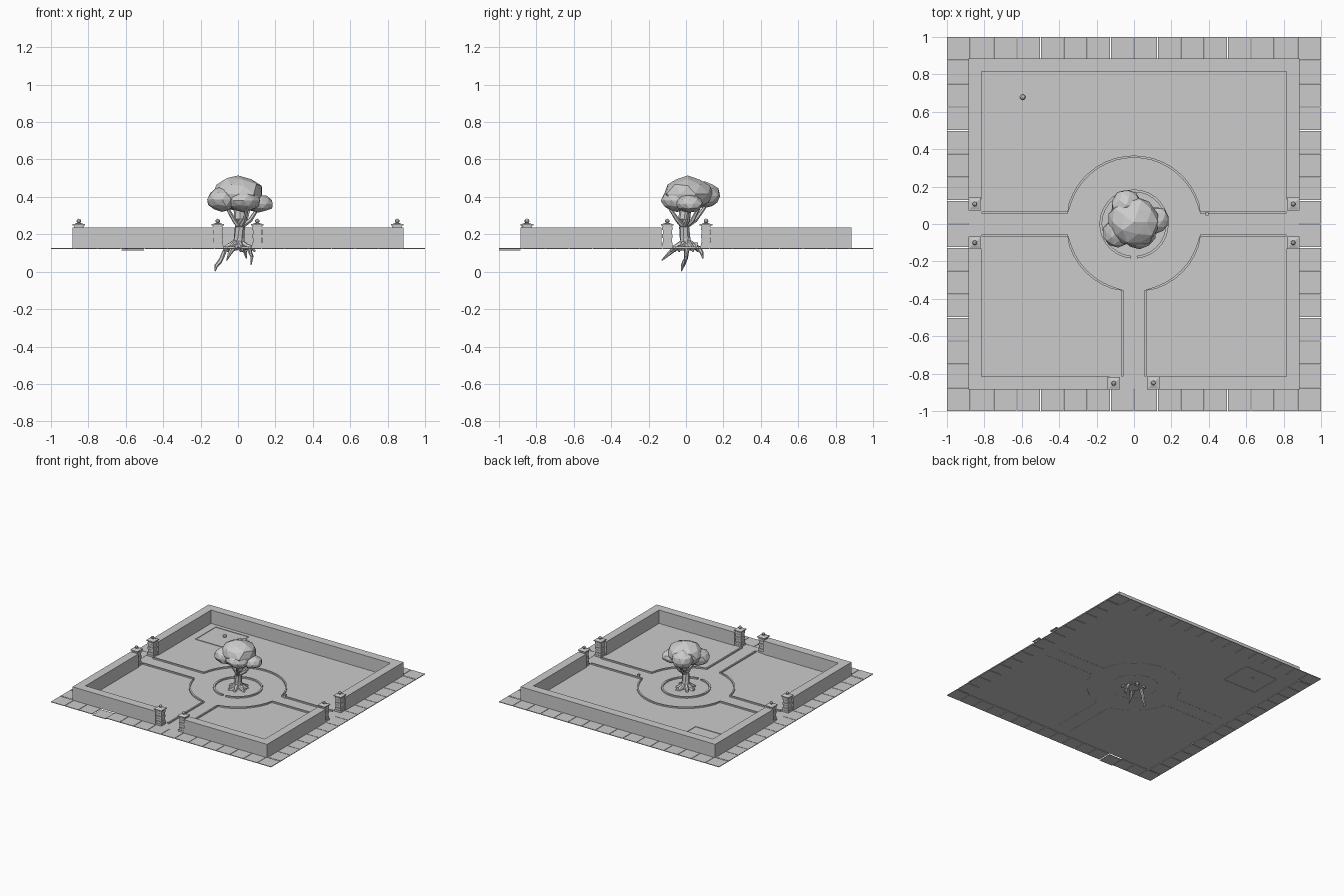
import bpy, bmesh, math, random
from mathutils import Vector, Matrix

if "Cube" in bpy.data.objects:
    bpy.data.objects.remove(bpy.data.objects["Cube"])
random.seed(4)

G = 0.125            # ground level; the roots hang below it
stone = bpy.data.materials.new("plain grey")
stone.diffuse_color = (0.6, 0.6, 0.6, 1)
stone.use_nodes = True
stone.node_tree.nodes["Principled BSDF"].inputs["Base Color"].default_value = stone.diffuse_color


def finish(name, bm):
    me = bpy.data.meshes.new(name)
    bmesh.ops.recalc_face_normals(bm, faces=bm.faces[:])
    bm.to_mesh(me)
    bm.free()
    me.materials.append(stone)
    ob = bpy.data.objects.new(name, me)
    bpy.context.collection.objects.link(ob)
    return ob


def box(bm, x0, x1, y0, y1, z0, z1):
    m = Matrix.Translation(((x0 + x1) / 2, (y0 + y1) / 2, (z0 + z1) / 2))
    m = m @ Matrix.Diagonal((x1 - x0, y1 - y0, z1 - z0, 1))
    bmesh.ops.create_cube(bm, size=1, matrix=m)


def block(bm, x, y, half, z0, z1):
    box(bm, x - half, x + half, y - half, y + half, z0, z1)


def strip(bm, pts, w, z0, z1):
    """Sweep a rectangular kerb along a flat path."""
    pts = [Vector(p) for p in pts]
    rings = []
    for i, p in enumerate(pts):
        d = (pts[min(i + 1, len(pts) - 1)] - pts[max(i - 1, 0)]).normalized()
        n = Vector((-d.y, d.x)) * w / 2
        rings.append([bm.verts.new((*q, z)) for q, z in
                      ((p - n, z0), (p + n, z0), (p + n, z1), (p - n, z1))])
    for a, b in zip(rings, rings[1:]):
        for k in range(4):
            bm.faces.new((a[k], a[(k + 1) % 4], b[(k + 1) % 4], b[k]))
    bm.faces.new(rings[0])
    bm.faces.new(rings[-1])


def tube(bm, path, sides=6):
    """Tapered tube through (x, y, z, radius) points."""
    rings = []
    for i, (x, y, z, r) in enumerate(path):
        a, b = Vector(path[max(i - 1, 0)][:3]), Vector(path[min(i + 1, len(path) - 1)][:3])
        q = (b - a).to_track_quat('Z', 'Y')
        rings.append([bm.verts.new(Vector((x, y, z)) + q @ Vector(
            (r * math.cos(t), r * math.sin(t), 0)))
            for t in (2 * math.pi * k / sides for k in range(sides))])
    for a, b in zip(rings, rings[1:]):
        for k in range(sides):
            bm.faces.new((a[k], a[(k + 1) % sides], b[(k + 1) % sides], b[k]))
    bm.faces.new(rings[0])
    bm.faces.new(rings[-1])


def arc(r, a0, a1, n):
    return [(r * math.cos(math.radians(a0 + (a1 - a0) * i / n)),
             r * math.sin(math.radians(a0 + (a1 - a0) * i / n))) for i in range(n + 1)]


# garden floor
bm = bmesh.new()
bmesh.ops.create_grid(bm, x_segments=1, y_segments=1, size=0.885,
                      matrix=Matrix.Translation((0, 0, G)))
finish("garden_floor", bm)

# pavement slabs all round the outside
bm = bmesh.new()
g, step = 0.002, 0.125
for i in range(16):
    a, b = -1 + i * step, -1 + (i + 1) * step
    for s in (-1, 1):
        lo, hi = sorted((s * 0.886, s * 1.0))
        low = 0.007 if (i == 3 and s < 0) else 0
        ga, gb = (a if i == 0 else a + g), (b if i == 15 else b - g)
        box(bm, ga, gb, lo, hi, G - 0.004 - low, G + 0.001 - low)
        ya, yb = max(a + g, -0.884), min(b - g, 0.884)
        box(bm, lo, hi, ya, yb, G - 0.004, G + 0.001)
finish("pavement_slabs", bm)

# perimeter wall with three gateways
I, O, T, E = 0.815, 0.885, 0.235, 0.13
bm = bmesh.new()
box(bm, -O, O, I, O, G, T)
for s in (-1, 1):
    x0, x1 = sorted((s * I, s * O))
    box(bm, x0, x1, E, I, G, T)
    box(bm, x0, x1, -O, -E, G, T)
    x0, x1 = sorted((s * I, s * E))
    box(bm, x0, x1, -O, -I, G, T)
finish("garden_wall", bm)

# gate pillars: stone courses, cap and ball
bm = bmesh.new()
spots = [(-0.108, -0.852), (0.103, -0.85)]
spots += [(sx * 0.851, y) for sx in (-1, 1) for y in (0.107, -0.1)]
for x, y in spots:
    block(bm, x, y, 0.030, G, G + 0.014)
    for k in range(5):
        z = G + 0.014 + k * 0.021
        block(bm, x, y, 0.027 if k % 2 == 0 else 0.024, z, z + 0.018)
        block(bm, x, y, 0.022, z + 0.018, z + 0.021)
    block(bm, x, y, 0.027, 0.243, 0.248)
    block(bm, x, y, 0.034, 0.248, 0.254)
    # sloping cap top
    bmesh.ops.create_cone(bm, cap_ends=True, segments=4, radius1=0.040, radius2=0.012,
                          depth=0.007, matrix=Matrix.Translation((x, y, 0.2575))
                          @ Matrix.Rotation(math.pi / 4, 4, 'Z'))
    bmesh.ops.create_icosphere(bm, subdivisions=2, radius=0.0125,
                               matrix=Matrix.Translation((x, y, 0.271)))
finish("gate_pillars", bm)

# kerbs along the paths and round the plaza
R, P = 0.36, 0.062
a = math.degrees(math.asin(P / R))
bm = bmesh.new()
K0, K1 = G - 0.001, G + 0.011
strip(bm, [(I, P)] + arc(R, a, 180 - a, 20) + [(-I, P)], 0.012, K0, K1)
strip(bm, [(-I, -P)] + arc(R, 180 + a, 270 - a, 8) + [(-P, -I)], 0.012, K0, K1)
strip(bm, [(P, -I)] + arc(R, 270 + a, 360 - a, 8) + [(I, -P)], 0.012, K0, K1)
finish("path_kerbs", bm)

# ring kerb around the tree
bm = bmesh.new()
strip(bm, arc(0.178, -85, 265, 28), 0.014, K0, K1)
finish("tree_ring_kerb", bm)

# little post beside the right path
bm = bmesh.new()
block(bm, 0.39, 0.055, 0.006, G, G + 0.024)
block(bm, 0.39, 0.055, 0.009, G + 0.024, G + 0.03)
finish("small_post", bm)

# sand pit and ball
bm = bmesh.new()
x0, x1, y0, y1 = -0.75, -0.45, 0.52, 0.78
for y in (y0, y1):
    box(bm, x0, x1, y - 0.003, y + 0.003, G - 0.002, G + 0.004)
for x in (x0, x1):
    box(bm, x - 0.003, x + 0.003, y0, y1, G - 0.002, G + 0.004)
finish("sand_pit_frame", bm)
bm = bmesh.new()
bmesh.ops.create_icosphere(bm, subdivisions=2, radius=0.015,
                           matrix=Matrix.Translation((-0.595, 0.678, G + 0.01)))
finish("ball", bm)

# trunk and branches
bm = bmesh.new()
tube(bm, [(0.005, 0, 0.115, 0.048), (0.004, 0, 0.14, 0.036), (0.006, -0.005, 0.18, 0.029),
          (0.01, -0.01, 0.24, 0.027), (0.01, -0.01, 0.28, 0.032), (0.01, 0, 0.36, 0.03)], 8)
for x, y in ((0.11, 0.02), (-0.06, -0.03), (0.05, -0.09), (-0.02, 0.1), (0.06, 0.07)):
    tube(bm, [(0.01, -0.01, 0.235, 0.014), (0.01 + x * 0.5, y * 0.5, 0.275, 0.012),
              (x, y, 0.345, 0.009)])
finish("trunk", bm)

# roots: some hang deep, the rest creep along the ground
bm = bmesh.new()
for path in (
    [(-0.02, 0, 0.14, 0.016), (-0.065, 0.005, 0.125, 0.014), (-0.088, 0, 0.07, 0.011),
     (-0.1, -0.01, 0.05, 0.012), (-0.118, -0.018, 0.03, 0.01), (-0.122, -0.025, 0.003, 0.003)],
    [(0.03, 0, 0.14, 0.016), (0.058, 0.005, 0.122, 0.013), (0.075, 0.0, 0.08, 0.009),
     (0.07, -0.01, 0.037, 0.003)],
    [(0, -0.03, 0.14, 0.016), (-0.03, -0.065, 0.12, 0.014), (-0.045, -0.09, 0.097, 0.011),
     (-0.06, -0.13, 0.06, 0.003)],
    [(0.01, 0.03, 0.14, 0.016), (0.03, 0.07, 0.125, 0.013), (0.04, 0.085, 0.1, 0.01),
     (0.045, 0.09, 0.07, 0.003)],
):
    tube(bm, path)
for k in range(7):
    t = 0.5 + k * 2 * math.pi / 7
    c, s = math.cos(t), math.sin(t)
    L = random.uniform(0.075, 0.1)
    tube(bm, [(0.02 * c, 0.02 * s, 0.155, 0.016), (0.05 * c, 0.05 * s, 0.137, 0.014),
              (L * 0.8 * c, L * 0.8 * s, 0.13, 0.012), (L * c, L * s, 0.108, 0.005)])
finish("roots", bm)

# faceted canopy lobes
bm = bmesh.new()
lobes = [((0.0, 0.01, 0.415), (0.138, 0.135, 0.097)),
         ((0.11, 0.02, 0.362), (0.082, 0.075, 0.05)),
         ((-0.04, 0.10, 0.405), (0.085, 0.088, 0.075)),
         ((-0.085, -0.045, 0.385), (0.08, 0.08, 0.07)),
         ((0.03, -0.05, 0.38), (0.09, 0.085, 0.065))]
for c, r in lobes:
    new = bmesh.ops.create_icosphere(bm, subdivisions=2, radius=1)["verts"]
    for v in new:
        d = v.co * random.uniform(0.93, 1.05)
        if d.z < 0:
            d.z *= 0.9
        v.co = Vector((c[0] + d.x * r[0], c[1] + d.y * r[1], c[2] + d.z * r[2]))
finish("canopy", bm)
